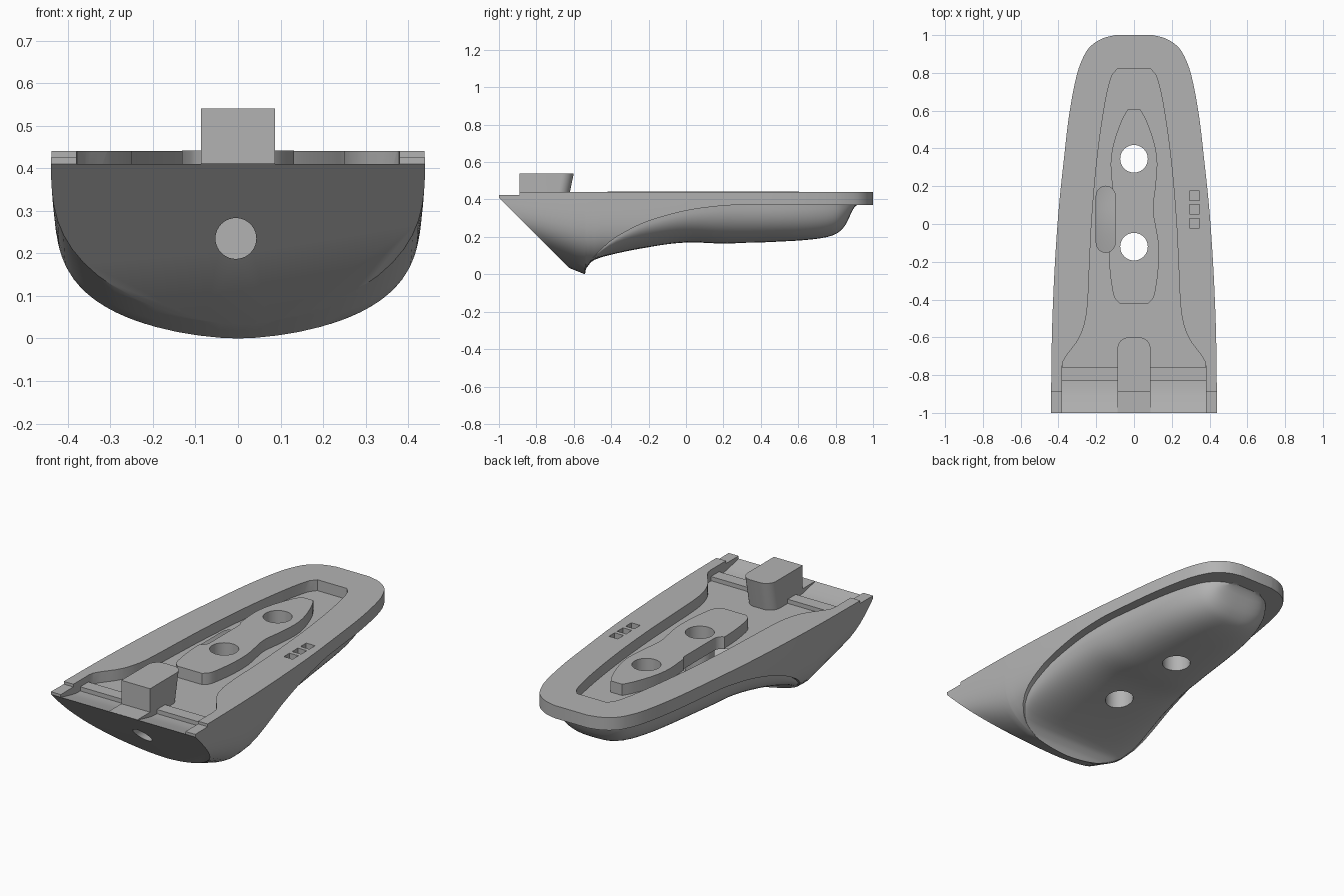
import bpy, bmesh, math
from mathutils import Vector

cube = bpy.data.objects.get("Cube")
if cube:
    bpy.data.objects.remove(cube, do_unlink=True)

grey = bpy.data.materials.new("plain_grey")
grey.use_nodes = True
GREY = (0.45, 0.45, 0.45, 1)
grey.diffuse_color = GREY
grey.node_tree.nodes["Principled BSDF"].inputs["Base Color"].default_value = GREY

TOP = 0.44      # rim height
FLOOR = 0.38    # pocket floor height
NOSE = -0.54    # rear end of the front nose


def curve(table, t):
    """Smooth interpolation through (t, value) points."""
    if t <= table[0][0]:
        return table[0][1]
    if t >= table[-1][0]:
        return table[-1][1]
    i = max(k for k, p in enumerate(table) if p[0] <= t)

    def slope(k):
        a, b = table[max(k - 1, 0)], table[min(k + 1, len(table) - 1)]
        return (b[1] - a[1]) / (b[0] - a[0])
    (t0, v0), (t1, v1) = table[i], table[i + 1]
    h = t1 - t0
    u = (t - t0) / h
    return ((2*u**3 - 3*u**2 + 1) * v0 + (u**3 - 2*u**2 + u) * h * slope(i)
            + (3*u**2 - 2*u**3) * v1 + (u**3 - u**2) * h * slope(i + 1))


def finish(bm, name):
    bmesh.ops.recalc_face_normals(bm, faces=bm.faces)
    mesh = bpy.data.meshes.new(name)
    bm.to_mesh(mesh)
    bm.free()
    mesh.materials.append(grey)
    obj = bpy.data.objects.new(name, mesh)
    bpy.context.collection.objects.link(obj)
    return obj


def prism(name, points, low, high, axis="z"):
    """Extrude an outline: (x, y) along z, or (y, z) along x."""
    bm = bmesh.new()
    place = (lambda p, d: (p[0], p[1], d)) if axis == "z" else (lambda p, d: (d, p[0], p[1]))
    a, b = [[bm.verts.new(place(p, d)) for p in points] for d in (low, high)]
    bm.faces.new(a)
    bm.faces.new(b)
    for i in range(len(a)):
        j = (i + 1) % len(a)
        bm.faces.new((a[i], a[j], b[j], b[i]))
    return finish(bm, name)


def box(name, x0, x1, y0, y1, z0, z1):
    return prism(name, [(x0, y0), (x1, y0), (x1, y1), (x0, y1)], z0, z1)


def circle(x, y, r, start=0, sweep=360, steps=40):
    return [(x + r * math.cos(math.radians(start + sweep * i / steps)),
             y + r * math.sin(math.radians(start + sweep * i / steps)))
            for i in range(steps)]


def mirrored(half):
    """Close a right-hand outline with its reflection."""
    return half + [(-x, y) for x, y in reversed(half)]


def soft_outline(table, steps):
    """Smooth half outline from (y, x) points, mirrored."""
    y0, y1 = table[0][0], table[-1][0]
    ys = [y0 + (y1 - y0) * i / steps for i in range(steps + 1)]
    return mirrored([(curve(table, y), y) for y in ys])


def cut(obj, cutters):
    for c in cutters:
        c.hide_render = True
        mod = obj.modifiers.new("cut", "BOOLEAN")
        mod.operation = "DIFFERENCE"
        mod.solver = "EXACT"
        mod.object = c
        bpy.context.view_layer.update()
        deps = bpy.context.evaluated_depsgraph_get()
        mesh = bpy.data.meshes.new_from_object(obj.evaluated_get(deps))
        obj.modifiers.clear()
        obj.data = mesh
    obj.data.name = obj.name


# Body curves along y: half width, skirt edge, belly height and belly inset
width = [(-1, .44), (-.5, .432), (0, .405), (.4, .365), (.6, .34), (.8, .30),
         (.9, .26), (.95, .22), (.985, .16), (1, .10)]
skirt = [(-.535, .035), (-.5, .085), (-.4, .18), (-.3, .24), (-.2, .285),
         (0, .34), (.2, .367), (.3, .37), (1, .37)]
belly = [(-.535, .03), (-.5, .072), (-.4, .105), (-.2, .145), (0, .17), (.2, .165),
         (.5, .175), (.7, .19), (.8, .215), (.85, .26), (.88, .32), (.91, .37), (1, .37)]
inset = [(NOSE, 0), (-.3, .03), (.2, .05), (.6, .06), (.8, .08), (.87, .11), (.91, .16)]


def section(y, n_side=16, n_belly=16):
    w = curve(width, y)
    base = max(0, 0.4 * (NOSE - y))
    ahead = y <= NOSE
    edge = base if ahead else curve(skirt, y)
    low = edge if ahead else min(edge, curve(belly, y))
    half = []
    for i in range(n_side + 1):
        z = edge + (TOP - edge) * (1 - i / n_side) ** 2
        t = min(1, max(0, (z - base) / (TOP - base)))
        half.append((w * (1 - (1 - t) ** 4.5) ** 0.58, z))
    core = max(0, half[-1][0] - curve(inset, y))
    for i in range(n_belly + 1):
        a = math.pi / 2 * i / n_belly
        x = core * max(0, math.cos(a)) ** 0.7 if i < n_belly else 0
        half.append((x, edge - (edge - low) * math.sin(a) ** 0.9))
    ring = half + [(-x, z) for x, z in reversed(half[:-1])]
    return [(x, y, z) for x, z in ring]


# Lofted body, trimmed by the sloping front face
stations = [-1 + 0.046 * i for i in range(10)] + [NOSE, -.535, -.525, -.51]
stations += [-.49 + .04 * i for i in range(32)] + [.78 + .015 * i for i in range(13)]
stations += [.97, .98, .987, .993, .997, 1]
bm = bmesh.new()
rings = [[bm.verts.new(p) for p in section(y)] for y in stations]
for a, b in zip(rings, rings[1:]):
    for i in range(len(a)):
        j = (i + 1) % len(a)
        bm.faces.new((a[i], a[j], b[j], b[i]))
bm.faces.new(rings[0])
bm.faces.new(rings[-1])
bmesh.ops.remove_doubles(bm, verts=bm.verts, dist=1e-5)
bmesh.ops.dissolve_degenerate(bm, dist=1e-6, edges=bm.edges)
bmesh.ops.bisect_plane(bm, geom=bm.verts[:] + bm.edges[:] + bm.faces[:],
                       plane_co=Vector((0, -1, .41)), plane_no=Vector((0, -1, -1)),
                       clear_outer=True)
bmesh.ops.holes_fill(bm, edges=[e for e in bm.edges if e.is_boundary], sides=0)
body = finish(bm, "body")

# Cutters for pocket, front channel, corner steps, holes, slot and small squares
pocket = soft_outline([(-.76, .38), (-.74, .38), (-.7, .36), (-.62, .30), (-.55, .268),
                       (-.45, .248), (-.2, .235), (0, .225), (.3, .20), (.6, .16),
                       (.78, .12), (.82, .09)], 48)
channel = [(-.75, .403), (-.83, .403), (-.83, .38), (-.87, .382), (-.91, .389),
           (-.95, .398), (-1, .41), (-1.1, .41), (-1.1, .6), (-.75, .6)]
holes = [prism("hole_cutter", circle(0, y, .073), -.1, .7) for y in (.345, -.12)]
slot = prism("slot_cutter", circle(-.15, .15, .05, 0, 180, 16) + [(-.2, .15)]
             + circle(-.15, -.10, .05, 180, 180, 16) + [(-.1, -.10)], .368, .6)
bore = prism("bore_cutter", circle(-.005, .235, .048), -1.1, -.5)
for v in bore.data.vertices:
    v.co = (v.co.x, v.co.z, v.co.y)
bore.data.flip_normals()
cutters = [prism("pocket_cutter", pocket, FLOOR, .6),
           prism("channel_cutter", channel, -.38, .38, "x"),
           box("corner_cutter", -.6, .6, -1.1, -.89, .425, .6), slot, bore]
cutters += [box("square_cutter", .293, .347, y - .025, y + .025, .41, .6)
            for y in (.005, .078, .15)]
cut(body, holes + cutters)

# Raised island inside the pocket
island = prism("island", soft_outline(
    [(-.42, .075), (-.405, .095), (-.36, .112), (-.22, .13), (-.1, .13), (-.02, .117),
     (.08, .102), (.2, .115), (.33, .123), (.43, .107), (.55, .065), (.605, .035)], 48),
    FLOOR - .005, .442)
cut(island, holes + [slot])
for c in holes + cutters:
    bpy.data.objects.remove(c, do_unlink=True)

# Front latch block, rounded and undercut at the back, with its base plate
latch = prism("latch_block", mirrored([(.0875, -.89)] + circle(.0275, -.66, .06, 0, 90, 10)
                                      + [(.0275, -.60)]), FLOOR - .01, .54)
for v in latch.data.vertices:
    if v.co.z < .5 and v.co.y > -.7:
        v.co.y -= .035
plate = prism("latch_plate", [(-1, .411), (-.88, .411), (-.88, .36), (-.95, .36)],
              -.0875, .0875, "x")

# Smooth shading with sharp edges kept
for obj in (body, island, latch, plate):
    bpy.ops.object.select_all(action="DESELECT")
    obj.select_set(True)
    bpy.context.view_layer.objects.active = obj
    bpy.ops.object.shade_smooth_by_angle(angle=math.radians(32))
